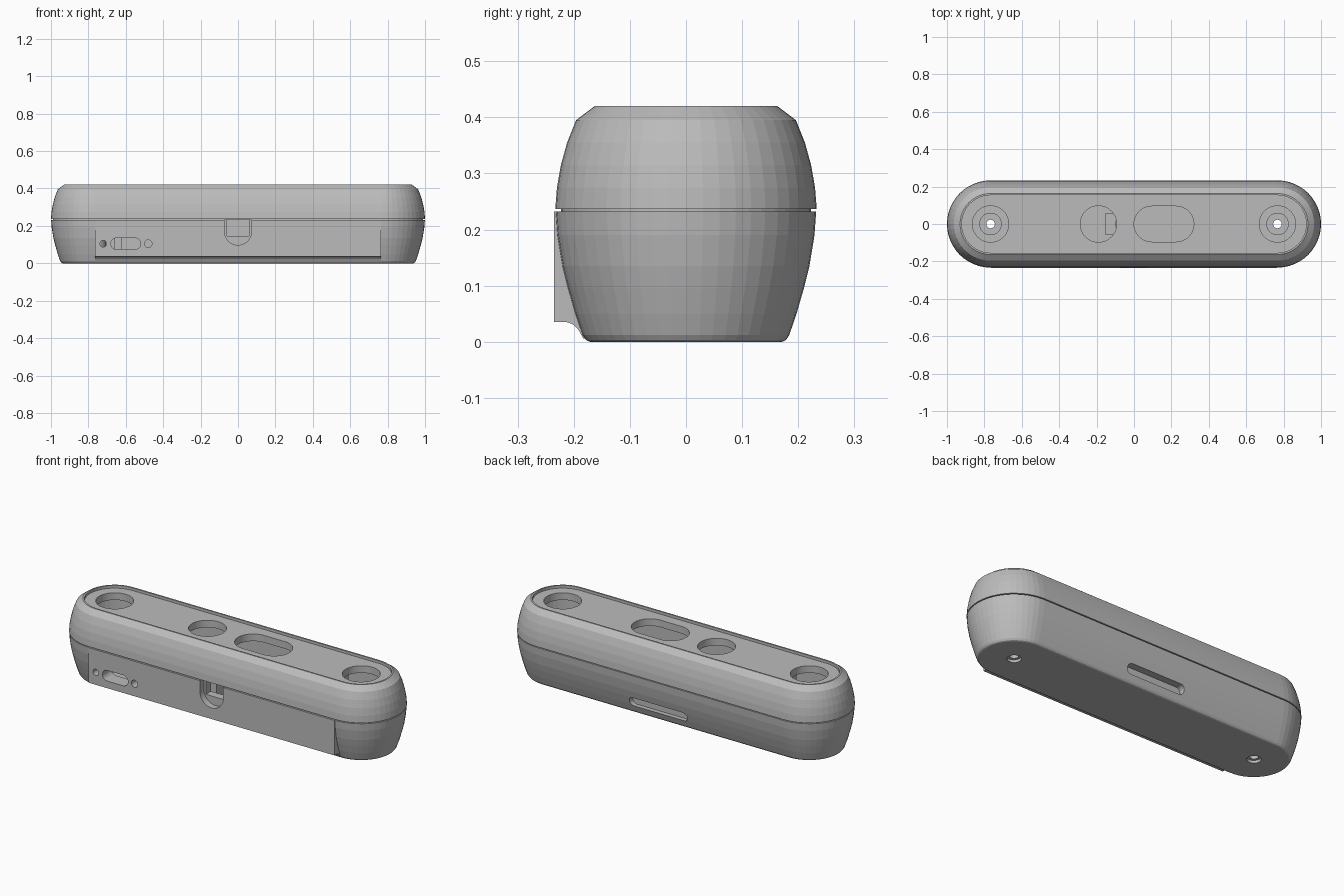
import bpy, bmesh, math
from mathutils import Matrix

if "Cube" in bpy.data.objects:
    bpy.data.objects.remove(bpy.data.objects["Cube"])

grey = bpy.data.materials.new("plastic_grey")
grey.use_nodes = True
grey.diffuse_color = (0.5, 0.5, 0.5, 1)
grey.node_tree.nodes["Principled BSDF"].inputs["Base Color"].default_value = (0.5, 0.5, 0.5, 1)

END = 0.767   # centre of each rounded end


def outline(half, r, n=24):
    """Capsule outline: two half circles joined by straight sides."""
    pts = []
    for side, start in ((1, -math.pi / 2), (-1, math.pi / 2)):
        for i in range(n + 1):
            a = start + math.pi * i / n
            pts.append((side * half + r * math.cos(a), r * math.sin(a)))
    return pts


def make(name, bm):
    bmesh.ops.remove_doubles(bm, verts=bm.verts, dist=1e-5)
    bmesh.ops.recalc_face_normals(bm, faces=bm.faces)
    mesh = bpy.data.meshes.new(name)
    bm.to_mesh(mesh)
    bm.free()
    mesh.materials.append(grey)
    ob = bpy.data.objects.new(name, mesh)
    bpy.context.collection.objects.link(ob)
    return ob


def loft(name, rings, half=END, x=0, along_y=False, z=0, n=24):
    """Stack capsule rings (radius, height); optionally lay them along y at height z."""
    bm = bmesh.new()
    loops = [[bm.verts.new((px, py, h)) for px, py in outline(half, r, n)] for r, h in rings]
    for a, b in zip(loops, loops[1:]):
        for i in range(len(a)):
            j = (i + 1) % len(a)
            bm.faces.new((a[i], a[j], b[j], b[i]))
    bm.faces.new(loops[0])
    bm.faces.new(loops[-1])
    m = Matrix.Translation((x, 0, z))
    if along_y:
        m = m @ Matrix.Rotation(-math.pi / 2, 4, 'X')
    bmesh.ops.transform(bm, matrix=m, verts=bm.verts)
    return make(name, bm)


def box(name, lo, hi):
    bm = bmesh.new()
    bmesh.ops.create_cube(bm, size=1)
    for v in bm.verts:
        v.co = [(a + b) / 2 + c * (b - a) for a, b, c in zip(lo, hi, v.co)]
    return make(name, bm)


def boolean(target, tools, op='DIFFERENCE'):
    for tool in tools:
        mod = target.modifiers.new("cut", 'BOOLEAN')
        mod.object, mod.operation, mod.solver = tool, op, 'EXACT'
        bpy.context.view_layer.update()
        dg = bpy.context.evaluated_depsgraph_get()
        mesh = bpy.data.meshes.new_from_object(target.evaluated_get(dg))
        target.modifiers.clear()
        target.data = mesh
        bpy.data.objects.remove(tool)


# Lower shell with its rounded bottom edge
lower = loft("lower_shell", [(0.171, 0), (0.178, 0.003), (0.184, 0.012), (0.197, 0.05),
                             (0.210, 0.095), (0.220, 0.135), (0.229, 0.19), (0.232, 0.232)])

# Flat front face with a flared foot
bm = bmesh.new()
foot = [(-0.235, 0.232), (-0.235, 0.035), (-0.212, 0.035), (-0.201, 0.031),
        (-0.192, 0.022), (-0.183, 0.006), (-0.12, 0.006), (-0.12, 0.232)]
face = bm.faces.new([bm.verts.new((-0.765, y, z)) for y, z in foot])
ext = bmesh.ops.extrude_face_region(bm, geom=[face])
for v in ext["geom"]:
    if isinstance(v, bmesh.types.BMVert):
        v.co.x = 0.765
boolean(lower, [make("front_face", bm)], 'UNION')

# Hollow inside, front ports, latch notch, rear slot
boolean(lower, [
    loft("cavity", [(0.155, 0.03), (0.155, 0.3)]),
    loft("port", [(0.03, -0.3), (0.03, -0.1)], 0.05, -0.6, True, 0.105, 10),
    loft("left_pinhole", [(0.018, -0.3), (0.018, -0.1)], 0, -0.72, True, 0.105, 10),
    loft("right_pinhole", [(0.02, -0.3), (0.02, -0.1)], 0, -0.48, True, 0.105, 10),
    loft("notch_round", [(0.0725, -0.3), (0.0725, -0.2)], 0, 0, True, 0.17, 16),
    box("notch_top", (-0.0725, -0.3, 0.17), (0.0725, -0.2, 0.3)),
    box("notch_opening", (-0.06, -0.3, 0.145), (0.06, -0.1, 0.3)),
    loft("rear_slot", [(0.026, 0.17), (0.026, 0.3)], 0.155, 0.03, True, 0.07, 10),
])

# Upper shell with bevelled rim, sunken top panel and openings
upper = loft("upper_shell", [(0.233, 0.237), (0.230, 0.275), (0.223, 0.315), (0.212, 0.355),
                             (0.196, 0.395), (0.163, 0.42)])
boolean(upper, [
    loft("panel_recess", [(0.154, 0.405), (0.154, 0.5)]),
    loft("upper_cavity", [(0.155, 0.1), (0.155, 0.365)]),
    loft("left_opening", [(0.097, 0.3), (0.097, 0.5)], 0, END),
    loft("right_opening", [(0.097, 0.3), (0.097, 0.5)], 0, -END),
    loft("round_opening", [(0.097, 0.3), (0.097, 0.5)], 0, -0.19),
    loft("long_opening", [(0.095, 0.3), (0.095, 0.5)], 0.065, 0.16),
])

# Inner lip closing the seam between the shells
lip = loft("seam_lip", [(0.223, 0.215), (0.223, 0.255)])
boolean(lip, [loft("lip_hole", [(0.153, 0.1), (0.153, 0.3)]),
              box("lip_notch", (-0.0725, -0.3, 0.1), (0.0725, -0.1, 0.232))])

# Screw bosses with through holes, and ribs beside them
for side, label in ((1, "left"), (-1, "right")):
    boss = loft(label + "_screw_boss", [(0.06, 0.029), (0.06, 0.2)], 0, side * END, n=16)
    for part in (boss, lower):
        boolean(part, [loft("screw_hole", [(0.036, -0.01), (0.036, 0.015), (0.023, 0.016),
                                           (0.023, 0.3)], 0, side * END, n=12)])
    x = side * 0.64
    box(label + "_rib", (x - 0.02, -0.04, 0.03), (x + 0.02, 0.04, 0.365))

# Small holder block under the round opening
box("holder_block", (-0.155, -0.055, 0.03), (-0.095, 0.055, 0.2))
